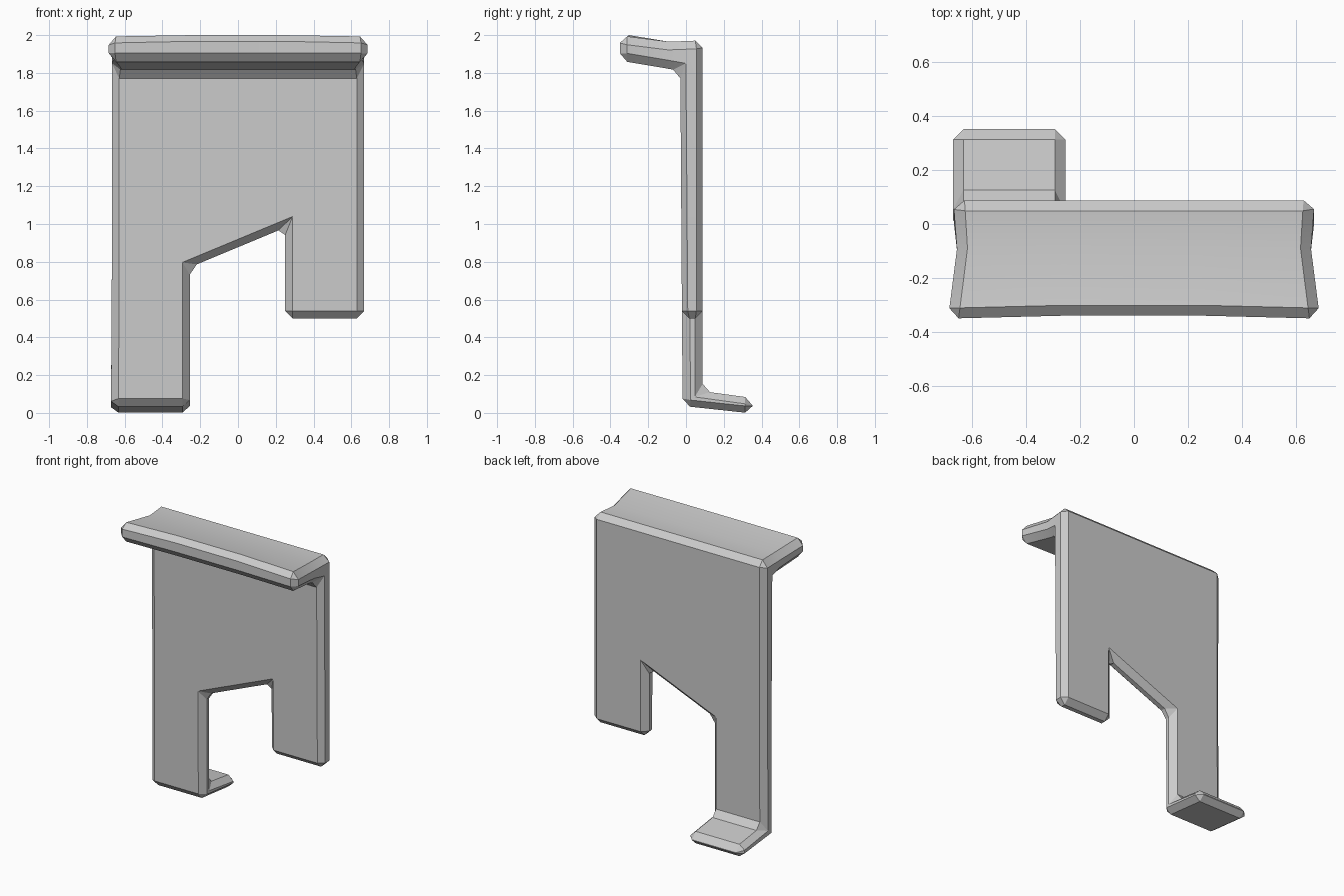
import bpy
import bmesh
import math

cube = bpy.data.objects.get("Cube")
if cube:
    bpy.data.objects.remove(cube, do_unlink=True)

# Plain grey finish
GREY = (0.6, 0.6, 0.6, 1.0)
mat = bpy.data.materials.new("plain grey")
mat.use_nodes = True
mat.diffuse_color = GREY
mat.node_tree.nodes["Principled BSDF"].inputs["Base Color"].default_value = GREY

INNER = (-0.255, 0.25)   # inner sides of the two legs
BACK_Y = 0.088


def columns(half):
    return (-half, INNER[0], INNER[1], half)


def front_y(z):
    return -0.018 - 0.0066 * z


bm = bmesh.new()
pairs = {}


def add_row(row, half, front, back, cols=range(4)):
    """One cross row; front and back give (y, z) for each column index."""
    xs = columns(half)
    for c in cols:
        pairs[row, c] = (bm.verts.new((xs[c], *front(c))),
                         bm.verts.new((xs[c], *back(c))))


def panel_row(row, heights, cols):
    add_row(row, 0.668, lambda c: (front_y(heights[c]), heights[c]),
            lambda c: (BACK_Y, heights[c]), cols)


# Overhanging lip, its front edge slightly bowed between the middle columns
def tip_y(c):
    return -0.34 if c in (1, 2) else -0.351


def tip_z(c):
    return 2.006 if c in (1, 2) else 1.997


add_row("tip", 0.69, lambda c: (tip_y(c), 1.865), lambda c: (tip_y(c), tip_z(c)))
add_row("bend", 0.657, lambda c: (-0.1, 1.823), lambda c: (-0.09, 1.965))
add_row("top", 0.668, lambda c: (front_y(1.81), 1.81), lambda c: (BACK_Y, 1.972))

# Panel with a sloping notch, one short leg and one long leg
panel_row("notch", (0.771, 0.771, 0.981, 0.981), range(4))
panel_row("short", (0.5,) * 4, (2, 3))

# Foot turned backwards under the long leg
add_row("heel", 0.672, lambda c: (front_y(0), 0.037), lambda c: (BACK_Y, 0.115), (0, 1))
add_row("toe", 0.672, lambda c: (0.352, -0.003), lambda c: (0.352, 0.079), (0, 1))

# Cells of the folded sheet
cells = [(a, b, c) for a, b in (("tip", "bend"), ("bend", "top"), ("top", "notch"))
         for c in range(3)]
cells += [("notch", "heel", 0), ("heel", "toe", 0), ("notch", "short", 2)]

edges = set()
for a, b, c in cells:
    ring = [(a, c), (b, c), (b, c + 1), (a, c + 1)]
    bm.faces.new([pairs[k][0] for k in ring])
    bm.faces.new([pairs[k][1] for k in reversed(ring)])
    edges.update(zip(ring, ring[1:] + ring[:1]))

# Close the rim wherever a cell edge has no neighbour
for p, q in edges:
    if (q, p) not in edges:
        bm.faces.new((pairs[q][0], pairs[p][0], pairs[p][1], pairs[q][1]))

bmesh.ops.recalc_face_normals(bm, faces=bm.faces)
mesh = bpy.data.meshes.new("folded_panel")
bm.to_mesh(mesh)
bm.free()
mesh.materials.append(mat)
panel = bpy.data.objects.new("folded_panel", mesh)
bpy.context.collection.objects.link(panel)

# Chamfer on every folded and cut edge
bevel = panel.modifiers.new("chamfer", 'BEVEL')
bevel.width = 0.039
bevel.segments = 1
bevel.limit_method = 'ANGLE'
bevel.angle_limit = math.radians(30)
bevel.use_clamp_overlap = False

bpy.ops.object.select_all(action='DESELECT')
panel.select_set(True)
bpy.context.view_layer.objects.active = panel
bpy.ops.object.modifier_apply(modifier=bevel.name)
bpy.ops.object.shade_smooth_by_angle(angle=math.radians(20))
